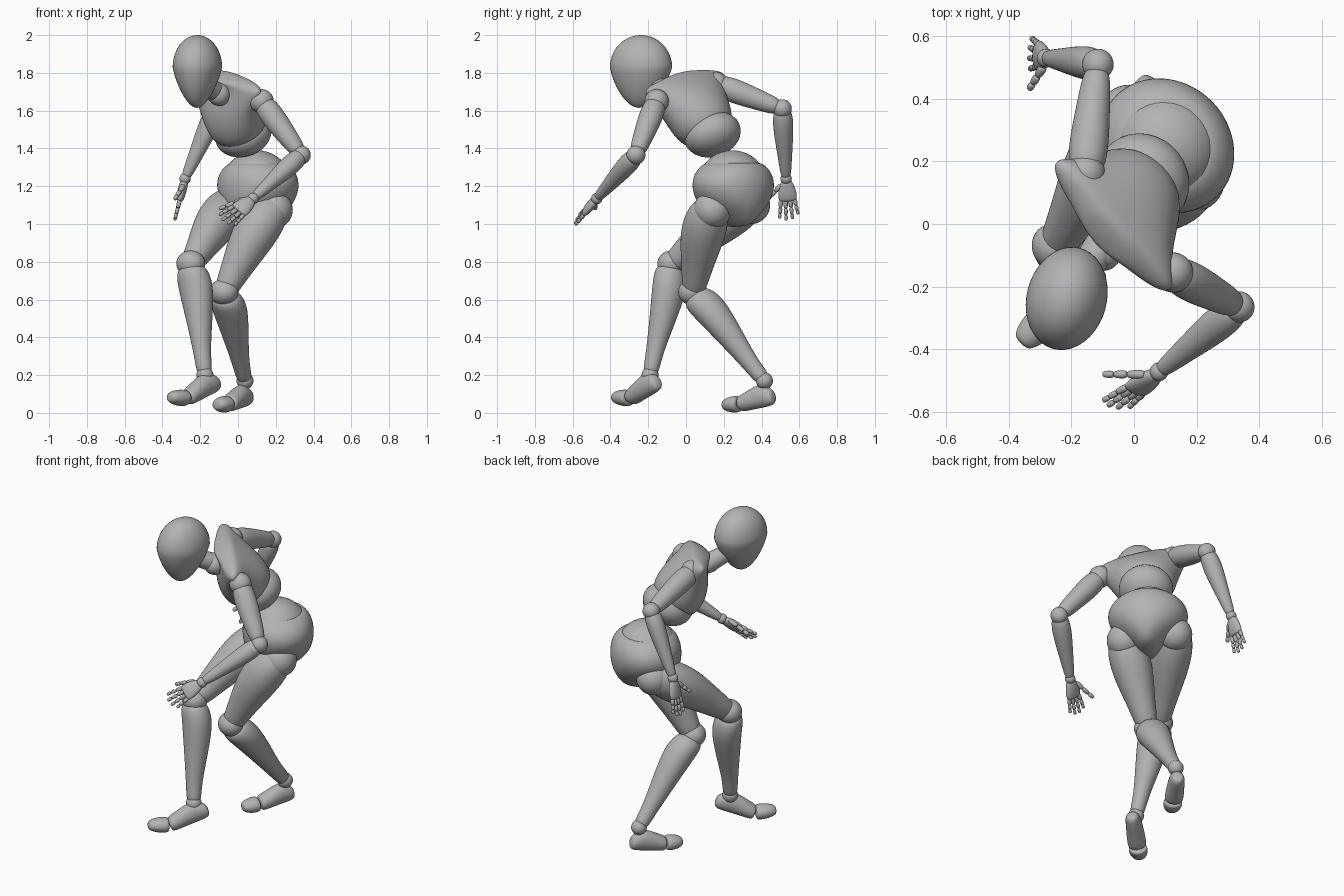
import bpy, bmesh, math
from mathutils import Vector as V, Matrix

cube = bpy.data.objects.get("Cube")
if cube:
    bpy.data.objects.remove(cube, do_unlink=True)

grey = bpy.data.materials.new("plain_grey")
grey.use_nodes = True
grey.diffuse_color = (0.45, 0.45, 0.45, 1)
bsdf = next(n for n in grey.node_tree.nodes if n.type == 'BSDF_PRINCIPLED')
bsdf.inputs["Base Color"].default_value = grey.diffuse_color

UP = V((0, 0, 1))
LEFT = V((1, -1, 0)).normalized()   # the body's own left


def finish(name, bm, subdiv):
    bmesh.ops.recalc_face_normals(bm, faces=bm.faces)
    for f in bm.faces:
        f.smooth = True
    mesh = bpy.data.meshes.new(name)
    bm.to_mesh(mesh)
    bm.free()
    mesh.materials.append(grey)
    ob = bpy.data.objects.new(name, mesh)
    bpy.context.collection.objects.link(ob)
    if subdiv:
        m = ob.modifiers.new("smooth", 'SUBSURF')
        m.levels = m.render_levels = subdiv
    return ob


def frame(d, side):
    """Columns: side axis, depth axis, long axis."""
    d = d.normalized()
    x = (side - d * side.dot(d)).normalized()
    return x, d.cross(x), d


def ball(name, c, r, up=UP, side=LEFT):
    r = (r, r, r) if isinstance(r, (int, float)) else r
    rot = Matrix(frame(up, side)).transposed().to_4x4()
    bm = bmesh.new()
    bmesh.ops.create_uvsphere(bm, u_segments=32, v_segments=20, radius=1,
                              matrix=Matrix.Translation(c) @ rot @ Matrix.Diagonal((*r, 1)))
    return finish(name, bm, 0)


def loft(name, p, q, profile, side=LEFT, n=16, subdiv=2):
    """Rounded form from p to q; profile rows: t, half width, half depth, depth offset."""
    p, q = V(p), V(q)
    x, y, _ = frame(q - p, side)
    bm = bmesh.new()
    rings = []
    for t, a, b, *off in profile:
        c = p + (q - p) * t + y * (off[0] if off else 0)
        rings.append([bm.verts.new(c + 1.02 * (x * a * math.cos(k * math.tau / n)
                                               + y * b * math.sin(k * math.tau / n)))
                      for k in range(n)])
    for r, s in zip(rings, rings[1:]):
        for k in range(n):
            j = (k + 1) % n
            bm.faces.new((r[k], r[j], s[j], s[k]))
    bm.faces.new(rings[0][::-1])
    bm.faces.new(rings[-1])
    return finish(name, bm, subdiv)


THIGH = [(-.1, .05, .05, .01), (-.05, .09, .085, .015), (.14, .12, .122, .025),
         (.4, .115, .118, .03), (.7, .082, .087, .015), (.92, .066, .068), (1.03, .05, .05)]
SHIN = [(.02, .05, .05), (.06, .085, .077), (.16, .096, .086, -.012), (.28, .092, .084, -.017),
        (.5, .07, .07, -.012), (.8, .043, .046), (.95, .043, .043), (1, .03, .03)]
UPPER_ARM = [(0, .035, .035), (.07, .06, .06), (.3, .064, .066), (.6, .054, .056),
             (.88, .046, .047), (.97, .03, .03)]
FOREARM = [(0, .03, .03), (.05, .05, .05), (.25, .058, .054), (.6, .042, .04),
           (.92, .03, .028), (1, .02, .02)]
FOOT = [(-.06, .02, .02), (-.01, .038, .045), (.25, .046, .066, .02),
        (.6, .052, .054, .01), (.92, .055, .045), (.99, .045, .035)]
TOE = [(.02, .043, .032), (.08, .055, .045), (.55, .053, .043), (.92, .038, .03), (1.02, .02, .016)]
PALM = [(0, .022, .016), (.12, .034, .023), (.6, .05, .024), (.95, .049, .02), (1.03, .038, .012)]
BONE = [(0, .6, .6), (.12, 1, 1), (.85, .9, .9), (1, .55, .55)]


def leg(s, hip, knee, ankle, heel, pad, tip):
    ball(s + "_hip_ball", V(hip), .1)
    loft(s + "_thigh", hip, knee, THIGH)
    ball(s + "_knee_ball", V(knee), (.08, .073, .07))
    loft(s + "_shin", knee, ankle, SHIN)
    ball(s + "_ankle_ball", V(ankle), .045)
    for part, a, b, prof in (("_foot", heel, pad, FOOT), ("_toe", pad, tip, TOE)):
        loft(s + part, a, b, prof, side=UP.cross(V(b) - V(a)))


def finger(name, base, d, length, r, side):
    # three tapering segments
    for k, share in enumerate((.42, .32, .26)):
        end = base + d * length * share
        loft(f"{name}_{k + 1}", base, end,
             [(t, a * r, b * r) for t, a, b in BONE], side, n=8, subdiv=1)
        base, r = end, r * .9


def arm(s, shoulder, elbow, wrist, d, thumb_side, thumb_tip):
    ball(s + "_shoulder_ball", V(shoulder), .064)
    loft(s + "_upper_arm", shoulder, elbow, UPPER_ARM)
    ball(s + "_elbow_ball", V(elbow), .05)
    loft(s + "_forearm", elbow, wrist, FOREARM)
    ball(s + "_wrist_ball", V(wrist), .03)
    w = V(wrist)
    x, y, d = frame(V(d), V(thumb_side))
    loft(s + "_palm", w + d * .01, w + d * .12, PALM, x)
    for k, length in enumerate((.1, .113, .107, .085)):
        spread = 1.5 - k
        finger(f"{s}_finger_{k + 1}", w + d * .115 + x * spread * .024,
               (d + x * spread * .1).normalized(), length, .0135, x)
    start = w + d * .035 + x * .03
    reach = V(thumb_tip) - start
    finger(s + "_thumb", start, reach.normalized(), reach.length, .0165, y)


# Legs
leg("left", (.19, .14, 1.075), (-.075, .035, .64), (.037, .415, .17),
    (.055, .455, .085), (-.055, .285, .047), (-.11, .2, .042))
leg("right", (-.015, .345, 1.1), (-.25, -.075, .79), (-.175, -.19, .2),
    (-.115, -.155, .16), (-.275, -.295, .078), (-.36, -.38, .083))

# Arms
arm("left", (.125, -.155, 1.65), (.335, -.265, 1.365), (.08, -.472, 1.135),
    (-.66, -.5, -.55), (-.6, .3, .6), (-.1, -.48, 1.08))
arm("right", (-.155, .16, 1.74), (-.115, .51, 1.61), (-.28, .53, 1.24),
    (-.25, .08, -1), (0, -1, 0), (-.335, .43, 1.13))

# Pelvis shell with the waist dome rising out of it
loft("pelvis", (.105, .25, .99), (.105, .25, 1.33),
     [(-.02, .04, .09), (.1, .08, .15), (.33, .185, .195), (.6, .24, .208),
      (.82, .22, .195), (.95, .17, .165), (1, .13, .13)])
ball("waist_dome", V((.1, .245, 1.225)), (.18, .175, .165))

# Torso, bent forward and leaning to its left
waist, neck_base = V((.03, .145, 1.43)), V((-.1, -.035, 1.74))
spine = neck_base - waist
shoulder_line = V((.67, -.71, -.2))
ball("abdomen", V((.028, .14, 1.475)), (.155, .15, .115), V((-.3, -.3, .85)), shoulder_line)
loft("chest", waist, neck_base,
     [(.12, .1, .09), (.17, .155, .145, .005), (.42, .188, .158, .01), (.68, .22, .13, .018),
      (.88, .278, .085, .035), (.99, .282, .062, .04), (1.05, .16, .058, .035),
      (1.1, .08, .045, .02)],
     shoulder_line)

# Neck
loft("neck", (-.08, -.04, 1.67), (-.19, -.19, 1.75),
     [(0, .05, .05), (.15, .06, .06), (.5, .052, .052), (.9, .05, .05), (1, .04, .04)])
ball("neck_ball", V((-.1, -.09, 1.685)), .06)

# Head: an egg that narrows to the chin
bm = bmesh.new()
bmesh.ops.create_uvsphere(bm, u_segments=40, v_segments=28, radius=1)
for v in bm.verts:
    low = max(0, -v.co.z)
    v.co.x *= .128 * (1 - .33 * low)
    v.co.y *= .167 * (1 - .28 * low)
    v.co.y -= .012 * low
    v.co.z *= .215 if low else .17
bm.transform(Matrix.Translation((-.215, -.238, 1.83)) @ Matrix.Rotation(math.radians(-15), 4, 'Z'))
finish("head", bm, 0)
